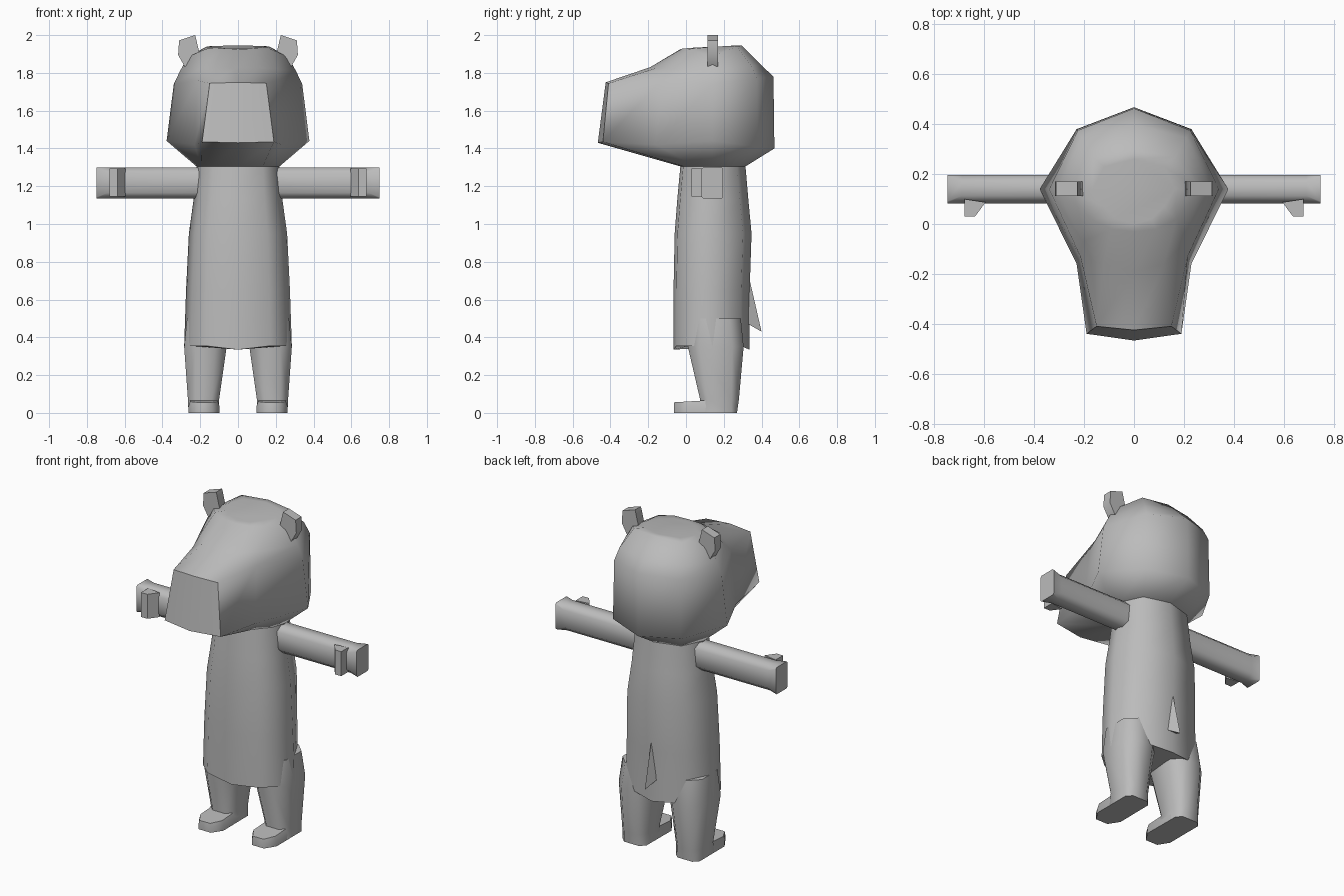
import bpy, bmesh, math

fur = bpy.data.materials.new("grey fur")
fur.diffuse_color = (0.5, 0.5, 0.5, 1)


def loft(name, rings, angle=60):
    """Skin a list of closed rings and cap both ends."""
    bm = bmesh.new()
    loops = [[bm.verts.new(p) for p in ring] for ring in rings]
    n = len(loops[0])
    for a, b in zip(loops, loops[1:]):
        for i in range(n):
            j = (i + 1) % n
            bm.faces.new((a[i], a[j], b[j], b[i]))
    bm.faces.new(loops[0][::-1])
    bm.faces.new(loops[-1])
    bmesh.ops.recalc_face_normals(bm, faces=bm.faces)
    mesh = bpy.data.meshes.new(name)
    bm.to_mesh(mesh)
    bm.free()
    mesh.materials.append(fur)
    obj = bpy.data.objects.new(name, mesh)
    bpy.context.collection.objects.link(obj)
    bpy.ops.object.select_all(action='DESELECT')
    bpy.context.view_layer.objects.active = obj
    obj.select_set(True)
    bpy.ops.object.shade_smooth_by_angle(angle=math.radians(angle))
    return obj


def mirrored(half):
    """Complete a half ring that runs from front centre to back centre."""
    return half + [(-x, y, z) for x, y, z in half[-2:0:-1]]


def octagon(a0, a1, b0, b1, c):
    """Rectangle with cut corners."""
    return [(a0 + c, b0), (a1 - c, b0), (a1, b0 + c), (a1, b1 - c),
            (a1 - c, b1), (a0 + c, b1), (a0, b1 - c), (a0, b0 + c)]


def body_ring(z, front, wide, back, rise=0.0):
    mid = 0.14
    return mirrored([(0, front, z), (wide * 0.6, front + 0.015, z + rise),
                     (wide * 0.88, front + 0.085, z + rise),
                     (wide, mid, z + rise), (wide * 0.72, back - 0.045, z + rise),
                     (0, back, z)])


# Torso, open to the neck
neck = body_ring(1.305, -0.03, 0.22, 0.315)
loft("torso", [body_ring(0.335, -0.066, 0.285, 0.335, 0.02),
               body_ring(0.65, -0.066, 0.275, 0.337),
               body_ring(0.95, -0.06, 0.26, 0.347),
               body_ring(1.13, -0.046, 0.235, 0.33), neck])

# Head with a long tapering muzzle
jaw = [(0, -0.467, 1.43), (0.19, -0.44, 1.435), (0.23, -0.16, 1.42),
       (0.378, 0.14, 1.44), (0.23, 0.38, 1.41), (0, 0.468, 1.40)]
cheek = [(0, -0.425, 1.75), (0.15, -0.41, 1.745), (0.215, -0.13, 1.76),
         (0.34, 0.14, 1.74), (0.225, 0.375, 1.77), (0, 0.463, 1.78)]
brow = [(0, -0.19, 1.83), (0.12, -0.16, 1.825), (0.205, -0.07, 1.82),
        (0.307, 0.14, 1.81), (0.21, 0.345, 1.84), (0, 0.4, 1.84)]
crown = [(0, -0.03, 1.925), (0.09, -0.02, 1.928), (0.17, 0.02, 1.927),
         (0.265, 0.14, 1.885), (0.165, 0.27, 1.94), (0, 0.295, 1.945)]
top = [(0, 0.0, 1.93), (0.07, 0.02, 1.932), (0.12, 0.07, 1.935),
       (0.165, 0.14, 1.938), (0.12, 0.23, 1.943), (0, 0.26, 1.945)]
loft("head", [neck] + [mirrored(h) for h in (jaw, cheek, brow, crown, top)])

# Tail wedge
loft("tail", [[(-0.004, 0.332, 0.70), (0.004, 0.332, 0.70), (0, 0.338, 0.70)],
              [(-0.03, 0.33, 0.47), (0.03, 0.33, 0.47), (0, 0.40, 0.43)]], 30)

for s, side in ((1, "left"), (-1, "right")):
    # Leg: thigh down to the ankle and the sole
    loft(side + "_leg",
         [[(s * x, y, z) for x, y in octagon(x0, x1, y0, y1, c)]
          for z, x0, x1, y0, y1, c in (
              (0.50, 0.04, 0.27, 0.02, 0.29, 0.06),
              (0.35, 0.06, 0.285, 0.01, 0.305, 0.06),
              (0.07, 0.1, 0.265, 0.075, 0.28, 0.04),
              (0.0, 0.1, 0.262, 0.07, 0.27, 0.03))])
    # Foot: rounded toe reaching forward
    plan = [(0.1, 0.2), (0.262, 0.2), (0.262, 0.0), (0.222, -0.064),
            (0.14, -0.064), (0.098, 0.0)]
    loft(side + "_foot", [[(s * x, y, 0) for x, y in plan],
                          [(s * x, y, 0.035) for x, y in plan],
                          [(s * (0.18 + (x - 0.18) * 0.9), y, 0.056 + 0.06 * (y + 0.064))
                           for x, y in plan]])
    # Arm: straight bar with cut corners
    loft(side + "_arm", [[(s * x, y, z) for y, z in octagon(0.083, 0.197, 1.135, 1.3, c)]
                         for x, c in ((0.15, 0.03), (0.69, 0.03), (0.748, 0.008))])
    # Thumb: wedge on the front of the hand
    loft(side + "_thumb", [[(s * x, y, z) for x, y in
                            ((0.595, 0.087), (0.637, 0.03), (0.68, 0.03), (0.68, 0.1))]
                           for z in (1.145, 1.295)], 30)
    # Ear: small upright plate
    plate = [(0.20, 1.89), (0.227, 2.0), (0.312, 1.972), (0.317, 1.895),
             (0.283, 1.835), (0.24, 1.835)]
    loft(side + "_ear", [[(s * x, y, z) for x, z in plate] for y in (0.113, 0.17)], 50)
